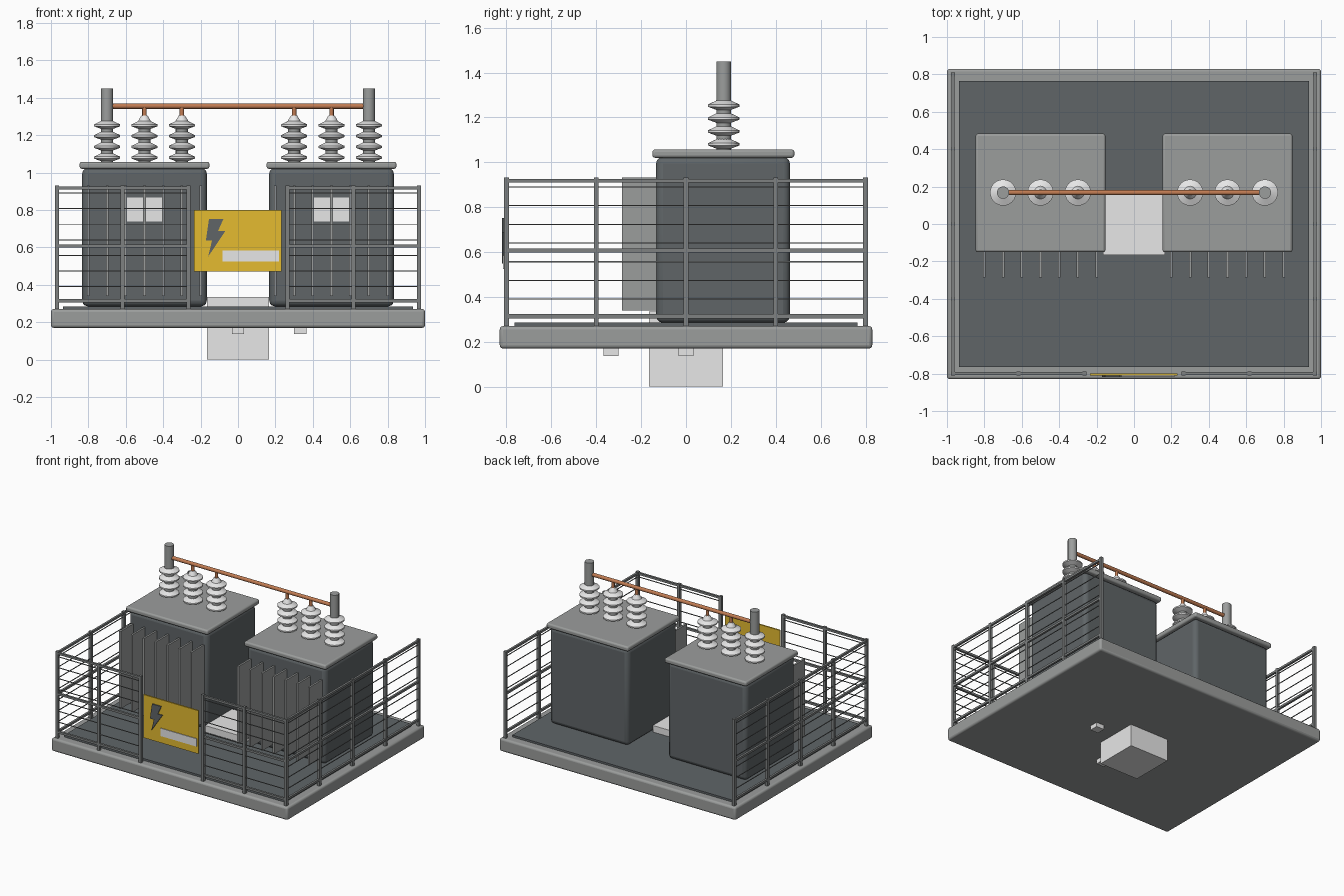
import bpy
import bmesh
from math import pi
from mathutils import Vector

if "Cube" in bpy.data.objects:
    bpy.data.objects.remove(bpy.data.objects["Cube"])


def material(name, r, g, b):
    m = bpy.data.materials.new(name)
    m.use_nodes = True
    m.diffuse_color = (r, g, b, 1)
    m.node_tree.nodes["Principled BSDF"].inputs["Base Color"].default_value = (r, g, b, 1)
    return m


GREY = material("light grey steel", .33, .34, .335)
DARK = material("dark painted steel", .115, .13, .137)
RAIL = material("railing steel", .21, .22, .22)
WHITE = material("pale concrete", .8, .8, .8)
CERAMIC = material("porcelain", .85, .85, .85)
COPPER = material("copper", .53, .2, .085)
YELLOW = material("warning yellow", .78, .5, .03)


def finish(name, bm, mat, smooth=False):
    mesh = bpy.data.meshes.new(name)
    bmesh.ops.recalc_face_normals(bm, faces=bm.faces)
    bm.to_mesh(mesh)
    bm.free()
    mesh.materials.append(mat)
    ob = bpy.data.objects.new(name, mesh)
    bpy.context.collection.objects.link(ob)
    if smooth:
        bpy.ops.object.select_all(action='DESELECT')
        ob.select_set(True)
        bpy.context.view_layer.objects.active = ob
        bpy.ops.object.shade_smooth_by_angle(angle=pi / 5)
    return ob


def add_box(bm, x, y, z):
    """Each axis is a (low, high) pair."""
    verts = bmesh.ops.create_cube(bm, size=1)["verts"]
    for v in verts:
        v.co = Vector([(a + b) / 2 + c * (b - a) for (a, b), c in zip((x, y, z), v.co)])


def box(name, x, y, z, mat, bevel=0):
    bm = bmesh.new()
    add_box(bm, x, y, z)
    ob = finish(name, bm, mat, bevel > 0)
    if bevel:
        mod = ob.modifiers.new("Bevel", 'BEVEL')
        mod.width = bevel
        mod.segments = 3
    return ob


def lathe(name, profile, x, y, mat, steps=24):
    """Spin (radius, height) points about a vertical axis."""
    bm = bmesh.new()
    verts = [bm.verts.new((r, 0, z)) for r, z in profile]
    edges = [bm.edges.new(p) for p in zip(verts, verts[1:])]
    bmesh.ops.spin(bm, geom=verts + edges, axis=(0, 0, 1), cent=(0, 0, 0),
                   angle=2 * pi, steps=steps)
    bmesh.ops.remove_doubles(bm, verts=bm.verts, dist=1e-4)
    bmesh.ops.translate(bm, verts=bm.verts, vec=(x, y, 0))
    return finish(name, bm, mat, True)


def rod(name, r, z0, z1, x, y, mat):
    return lathe(name, [(0, z0), (r, z0), (r, z1), (0, z1)], x, y, mat, 16)


# Platform and its floor plate
box("platform", (-1, 1), (-.83, .83), (.17, .27), GREY, .015)
box("floor_plate", (-.935, .935), (-.765, .765), (.26, .285), DARK)

# Concrete blocks through the floor
box("centre_block", (-.165, .165), (-.165, .165), (0, .335), WHITE)
box("small_block_front", (-.033, .033), (-.367, -.3), (.137, .2), WHITE)
box("small_block_side", (.3, .367), (-.033, .033), (.137, .2), WHITE)

# Transformers
AXIS_Y = .168
for side, s in (("right", -1), ("left", 1)):
    cx = .5 * s
    box(side + "_tank", (cx - .333, cx + .333), (-.133, .463), (.285, 1.025), DARK, .03)
    box(side + "_tank_lid", (cx - .347, cx + .347), (-.15, .483), (1.02, 1.057), GREY, .012)
    box(side + "_gauge_plate", (cx - .098, cx + .098), (-.141, -.132), (.738, .866), WHITE)

    # Cooling fins
    bm = bmesh.new()
    for i in range(-3, 4):
        fx = cx + i * .1
        add_box(bm, (fx - .007, fx + .007), (-.285, -.12), (.34, .932))
    finish(side + "_cooling_fins", bm, GREY)

    # Bushings: grey core, porcelain sheds, cap or tall pole
    for i, x in enumerate((.3, .5, .7)):
        tag = f"{side}_bushing_{i + 1}"
        rod(tag + "_core", .033, 1.05, 1.45 if i == 2 else 1.275, x * s, AXIS_Y, GREY)
        for k in range(4):
            z = 1.08 + k * .0575
            lathe(f"{tag}_shed_{k + 1}",
                  [(.03, z - .02), (.07, z - .005), (.07, z + .005), (.03, z + .024)],
                  x * s, AXIS_Y, CERAMIC)
        if i < 2:
            lathe(tag + "_cap", [(.035, 1.272), (.032, 1.28), (.016, 1.305), (0, 1.305)],
                  x * s, AXIS_Y, CERAMIC)
            rod(tag + "_terminal", .012, 1.3, 1.355, x * s, AXIS_Y, COPPER)

# Copper bus bar
bar = rod("bus_bar", .014, -.7, .7, 0, 0, COPPER)
bar.rotation_euler = (0, pi / 2, 0)
bar.location = (0, AXIS_Y, 1.355)

# Railings
RAILS = (.315, .607, .918)
WIRES = [.307 + i * .0833 for i in range(8)]


def railing(name, start, end, posts):
    """Posts, three rails and thin wires along an axis-aligned line."""
    a, b = Vector(start), Vector(end)

    def span(r):
        return [(min(a[i], b[i]) - r, max(a[i], b[i]) + r) for i in (0, 1)]

    bm = bmesh.new()
    for i in range(posts):
        p = a.lerp(b, i / (posts - 1))
        add_box(bm, (p.x - .011, p.x + .011), (p.y - .011, p.y + .011), (.265, .932))
    for z in RAILS:
        add_box(bm, *span(.008), (z - .008, z + .008))
    finish(name, bm, RAIL)
    bm = bmesh.new()
    for z in WIRES:
        add_box(bm, *span(.0025), (z - .0025, z + .0025))
    finish(name + "_wires", bm, RAIL)


for side, s in (("right", -1), ("left", 1)):
    railing(side + "_side_railing", (.968 * s, -.8), (.968 * s, .8), 5)
    railing(side + "_front_railing", (.265 * s, -.8), (.968 * s, -.8), 3)

# Warning sign with lightning mark and pale strip
box("warning_sign", (-.234, .232), (-.811, -.8), (.47, .8), YELLOW)
box("sign_strip", (-.083, .22), (-.816, -.81), (.524, .584), WHITE)
bm = bmesh.new()
outline = [(-.155, .752), (-.078, .752), (-.107, .687), (-.068, .687),
           (-.16, .55), (-.139, .636), (-.172, .636)]
face = bm.faces.new([bm.verts.new((x, -.819, z)) for x, z in outline])
ext = bmesh.ops.extrude_face_region(bm, geom=[face])["geom"]
bmesh.ops.translate(bm, vec=(0, .009, 0),
                    verts=[g for g in ext if isinstance(g, bmesh.types.BMVert)])
finish("sign_lightning_mark", bm, DARK)
